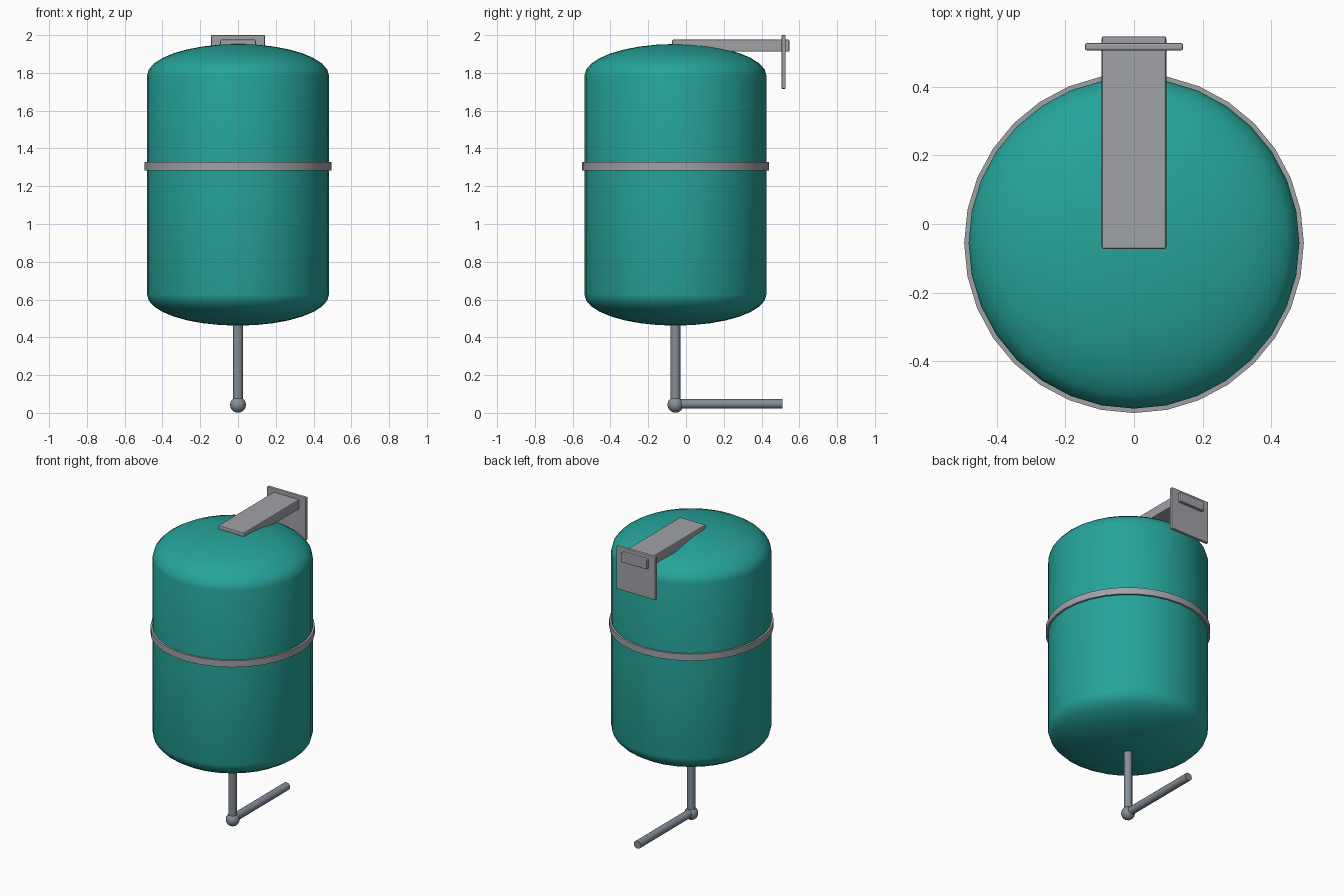
import bpy, bmesh, math
from mathutils import Vector

if "Cube" in bpy.data.objects:
    bpy.data.objects.remove(bpy.data.objects["Cube"])

CY = -0.056          # tank axis in y
R = 0.482            # tank radius
SEG = 32


def material(name, rgb):
    m = bpy.data.materials.new(name)
    m.diffuse_color = (*rgb, 1)
    m.use_nodes = True
    m.node_tree.nodes["Principled BSDF"].inputs["Base Color"].default_value = m.diffuse_color
    return m


TEAL = material("teal paint", (0.019, 0.37, 0.32))
STEEL = material("light steel", (0.35, 0.36, 0.39))
PIPE = material("pipe grey", (0.24, 0.27, 0.31))


def finish(bm, name, mat, angle=None):
    bmesh.ops.remove_doubles(bm, verts=bm.verts, dist=1e-5)
    bmesh.ops.recalc_face_normals(bm, faces=bm.faces)
    me = bpy.data.meshes.new(name)
    bm.to_mesh(me)
    bm.free()
    me.materials.append(mat)
    ob = bpy.data.objects.new(name, me)
    bpy.context.collection.objects.link(ob)
    if angle:
        bpy.context.view_layer.objects.active = ob
        ob.select_set(True)
        bpy.ops.object.shade_smooth_by_angle(angle=math.radians(angle))
        ob.select_set(False)
    return ob


def lathe(name, profile, mat, closed=False, angle=40):
    """Spin an (r, z) profile about the tank axis."""
    bm = bmesh.new()
    vs = [bm.verts.new((r, CY, z)) for r, z in profile]
    edges = [bm.edges.new(p) for p in zip(vs, vs[1:])]
    if closed:
        edges.append(bm.edges.new((vs[-1], vs[0])))
    bmesh.ops.spin(bm, geom=vs + edges, cent=(0, CY, 0), axis=(0, 0, 1),
                   angle=math.tau, steps=SEG)
    return finish(bm, name, mat, angle)


def rod(name, a, b, r, mat, sides=12):
    a, b = Vector(a), Vector(b)
    bm = bmesh.new()
    bmesh.ops.create_cone(bm, cap_ends=True, segments=sides, radius1=r,
                          radius2=r, depth=(b - a).length)
    rot = (b - a).to_track_quat('Z', 'Y').to_matrix().to_4x4()
    bm.transform(rot)
    bmesh.ops.translate(bm, verts=bm.verts, vec=(a + b) / 2)
    return finish(bm, name, mat, 35)


def extruded(name, profile, half, mat, bevel):
    """Extrude a (y, z) side profile symmetrically in x and bevel its edges."""
    bm = bmesh.new()
    f = bm.faces.new([bm.verts.new((-half, y, z)) for y, z in profile])
    ext = bmesh.ops.extrude_face_region(bm, geom=[f])["geom"]
    bmesh.ops.translate(bm, vec=(2 * half, 0, 0),
                        verts=[v for v in ext if isinstance(v, bmesh.types.BMVert)])
    ob = finish(bm, name, mat)
    mod = ob.modifiers.new("bevel", 'BEVEL')
    mod.width, mod.segments = bevel, 2
    return ob


# Tank with elliptical domed ends
N = 8
top = [(R * math.sin(t), 1.785 + 0.168 * math.cos(t))
       for t in (math.pi / 2 * i / N for i in range(N + 1))]
bottom = [(R * math.cos(t), 0.627 - 0.165 * math.sin(t))
          for t in (math.pi / 2 * i / N for i in range(N + 1))]
lathe("tank", top + bottom, TEAL)

# Clamp band around the tank
lathe("clamp_band", [(0.475, 1.283), (0.495, 1.283), (0.495, 1.327), (0.475, 1.327)],
      STEEL, closed=True, angle=30)

# Wall bracket: tapered arm and back plate
extruded("bracket_arm", [(-0.073, 1.947), (-0.073, 1.976), (0.547, 1.976),
                         (0.547, 1.912), (0.24, 1.912)], 0.094, STEEL, 0.006)
extruded("wall_plate", [(0.506, 1.715), (0.506, 2.0), (0.527, 2.0), (0.527, 1.715)],
         0.143, STEEL, 0.005)

# Outlet pipe: drop, ball elbow, horizontal run to the wall
rod("drop_pipe", (0, CY, 0.045), (0, CY, 0.52), 0.026, PIPE)
rod("horizontal_pipe", (0, CY, 0.048), (0, 0.51, 0.048), 0.026, PIPE)
bm = bmesh.new()
bmesh.ops.create_uvsphere(bm, u_segments=16, v_segments=10, radius=0.042)
bmesh.ops.translate(bm, verts=bm.verts, vec=(0, CY, 0.043))
finish(bm, "elbow_ball", PIPE, 60)
